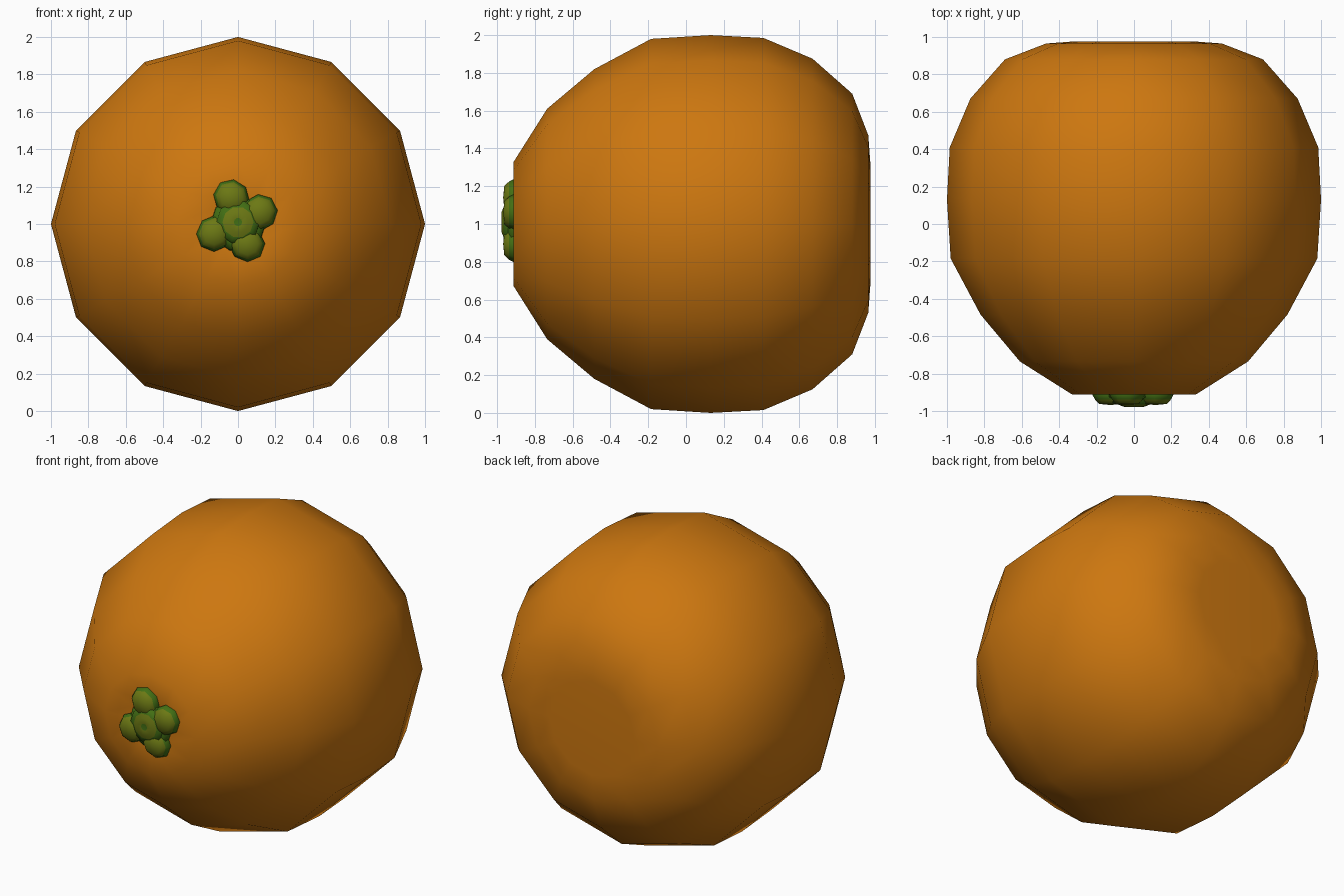
import bpy, bmesh, math

if "Cube" in bpy.data.objects:
    bpy.data.objects.remove(bpy.data.objects["Cube"])


def material(name, rgb):
    m = bpy.data.materials.new(name)
    m.diffuse_color = (*rgb, 1)
    m.use_nodes = True
    m.node_tree.nodes["Principled BSDF"].inputs["Base Color"].default_value = m.diffuse_color
    return m


orange = material("orange_skin", (0.61, 0.185, 0.005))
green = material("dark_green", (0.055, 0.16, 0.007))
olive = material("olive_green", (0.15, 0.19, 0.007))


def lathe(name, profile, sides, mats, bands, cx=0, cz=1, turn=0, squash=1):
    """Revolve (radius, y) points about a y-parallel axis; bands gives each band's material."""
    bm = bmesh.new()
    rings = []
    for r, y in profile:
        if r == 0:
            rings.append([bm.verts.new((cx, y, cz))])
            continue
        ring = []
        for i in range(sides):
            a = 2 * math.pi * i / sides
            u, v = r * math.cos(a), r * squash * math.sin(a)
            ring.append(bm.verts.new((cx + u * math.cos(turn) - v * math.sin(turn), y,
                                      cz + u * math.sin(turn) + v * math.cos(turn))))
        rings.append(ring)
    for k, (a, b) in enumerate(zip(rings, rings[1:])):
        for i in range(sides):
            j = (i + 1) % sides
            if len(a) == 1:
                f = bm.faces.new((a[0], b[i], b[j]))
            elif len(b) == 1:
                f = bm.faces.new((a[i], a[j], b[0]))
            else:
                f = bm.faces.new((a[i], a[j], b[j], b[i]))
            f.material_index = bands[k]
            f.smooth = True
    bmesh.ops.recalc_face_normals(bm, faces=bm.faces[:])
    me = bpy.data.meshes.new(name)
    bm.to_mesh(me)
    bm.free()
    for m in mats:
        me.materials.append(m)
    ob = bpy.data.objects.new(name, me)
    bpy.context.collection.objects.link(ob)
    return ob


# Fruit body: twelve-sided, tapering to the stem end, flattened at the back
body = [(0, -0.885), (0.16, -0.9), (0.33, -0.912), (0.61, -0.735), (0.82, -0.485),
        (0.98, -0.185), (1.0, 0.13), (0.985, 0.41), (0.875, 0.67), (0.69, 0.88),
        (0.47, 0.965), (0.31, 0.977), (0, 0.967)]
lathe("fruit_body", body, 12, [orange], [0] * (len(body) - 1))

# Four leaf lobes: dark rim, olive dome
lobe = [(0, -0.968), (0.062, -0.962), (0.086, -0.938), (0.1, -0.912), (0.095, -0.88)]
for n, (deg, dist) in enumerate([(104, 0.145), (28, 0.13), (-66, 0.115), (202, 0.135)]):
    a = math.radians(deg)
    lathe(f"leaf_lobe_{n + 1}", lobe, 8, [green, olive], [1, 1, 0, 0],
          math.cos(a) * dist, 1 + math.sin(a) * dist, a + math.pi / 8, 0.95)

# Dark green base joining the lobes
lathe("calyx_base", [(0, -0.945), (0.11, -0.945), (0.145, -0.925), (0.15, -0.88)], 10,
      [green], [0, 0, 0])

# Central button with a small dark pit
lathe("calyx_button", [(0, -0.972), (0.022, -0.978), (0.055, -0.977), (0.083, -0.966),
                       (0.115, -0.955), (0.12, -0.92)], 10,
      [green, olive], [0, 1, 1, 0, 0], 0, 1.01)
